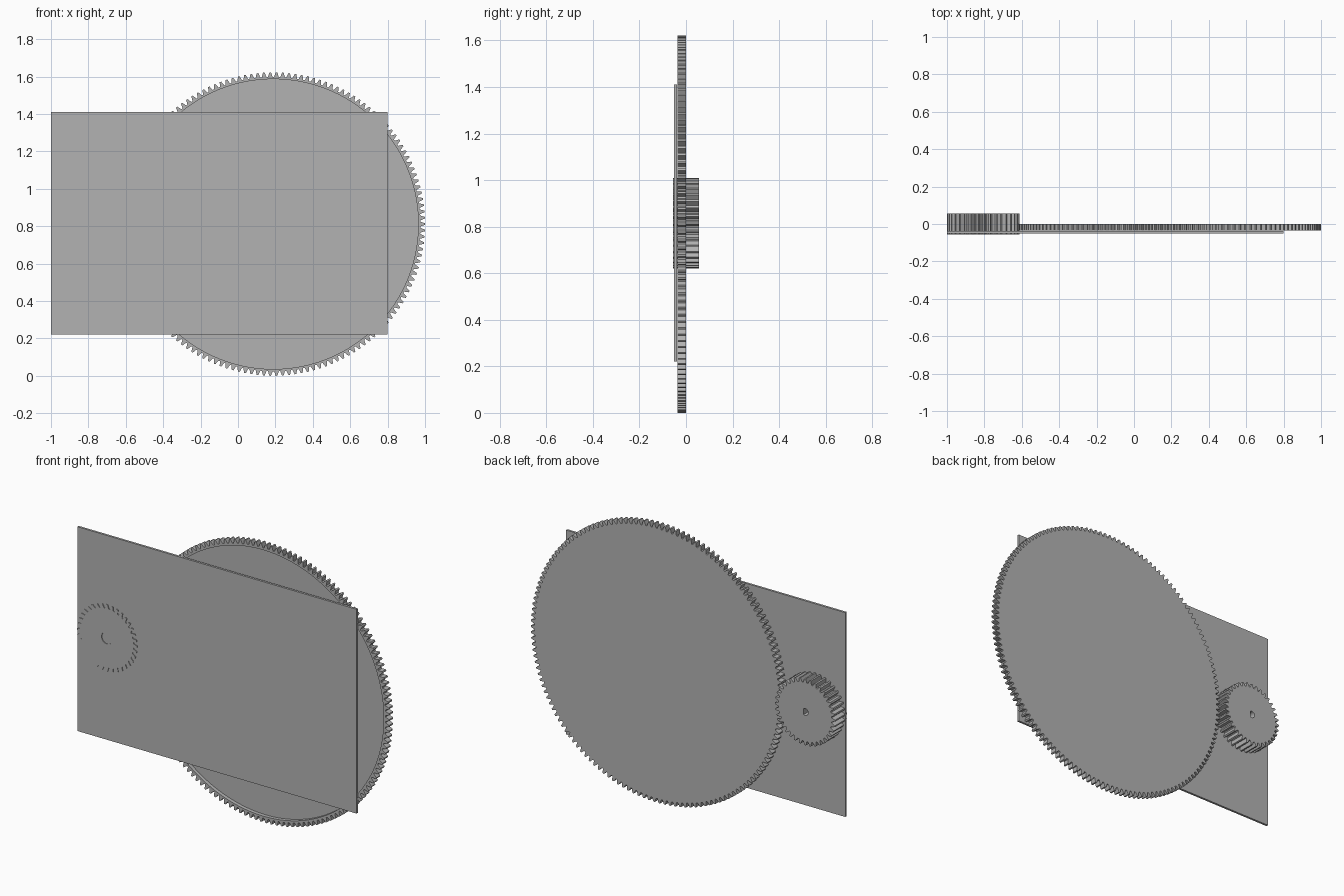
import bpy
import bmesh
from math import cos, sin, pi

if "Cube" in bpy.data.objects:
    bpy.data.objects.remove(bpy.data.objects["Cube"], do_unlink=True)

grey = bpy.data.materials.new("plain grey")
grey.use_nodes = True
grey.diffuse_color = (0.45, 0.45, 0.45, 1)
grey.node_tree.nodes["Principled BSDF"].inputs["Base Color"].default_value = (0.45, 0.45, 0.45, 1)


def finish(bm, name, location):
    bmesh.ops.recalc_face_normals(bm, faces=bm.faces)
    mesh = bpy.data.meshes.new(name)
    bm.to_mesh(mesh)
    bm.free()
    mesh.materials.append(grey)
    obj = bpy.data.objects.new(name, mesh)
    obj.location = location
    bpy.context.collection.objects.link(obj)
    return obj


def tooth_angles(teeth):
    """Four angles per tooth: root, tip, tip, root."""
    pitch = 2 * pi / teeth
    return [pitch * (i + f) for i in range(teeth) for f in (-0.38, -0.13, 0.13, 0.38)]


def toothed(root, tip):
    return lambda i, a: tip if i % 4 in (1, 2) else root


def circle(radius):
    return lambda i, a: radius


def d_shape(radius, flat):
    return lambda i, a: min(radius, flat / cos(a)) if cos(a) > 0.01 else radius


def gear(name, teeth, sections, location, bored=False):
    """Loft (radius rule, depth) rings; a bored gear joins the last ring to the first."""
    bm = bmesh.new()
    angles = tooth_angles(teeth)
    rings = [[bm.verts.new((rule(i, a) * cos(a), y, rule(i, a) * sin(a)))
              for i, a in enumerate(angles)] for rule, y in sections]
    pairs = list(zip(rings, rings[1:]))
    if bored:
        pairs.append((rings[-1], rings[0]))
    else:
        bm.faces.new(rings[0])
        bm.faces.new(rings[-1])
    for r, s in pairs:
        for i in range(len(r)):
            j = (i + 1) % len(r)
            bm.faces.new((r[i], r[j], s[j], s[i]))
    return finish(bm, name, location)


# Large gear: flat back, shallow recess inside the front rim
rim = toothed(0.787, 0.811)
gear("large_gear", 150,
     [(circle(0.775), -0.015), (circle(0.775), -0.036), (rim, -0.036), (rim, 0)],
     (0.189, 0, 0.811))

# Small gear: wide teeth, D-shaped bore, wider round counterbore at the front
cog = toothed(0.171, 0.194)
bore = d_shape(0.02, 0.01)
gear("small_gear", 36,
     [(bore, -0.03), (circle(0.035), -0.03), (circle(0.035), -0.055),
      (cog, -0.055), (cog, 0.055), (bore, 0.055)],
     (-0.806, 0, 0.815), bored=True)

# Thin rectangular mounting plate
bm = bmesh.new()
bmesh.ops.create_cube(bm, size=1)
bmesh.ops.scale(bm, verts=bm.verts, vec=(1.8, 0.013, 1.19))
finish(bm, "mounting_plate", (-0.1, -0.0445, 0.815))
